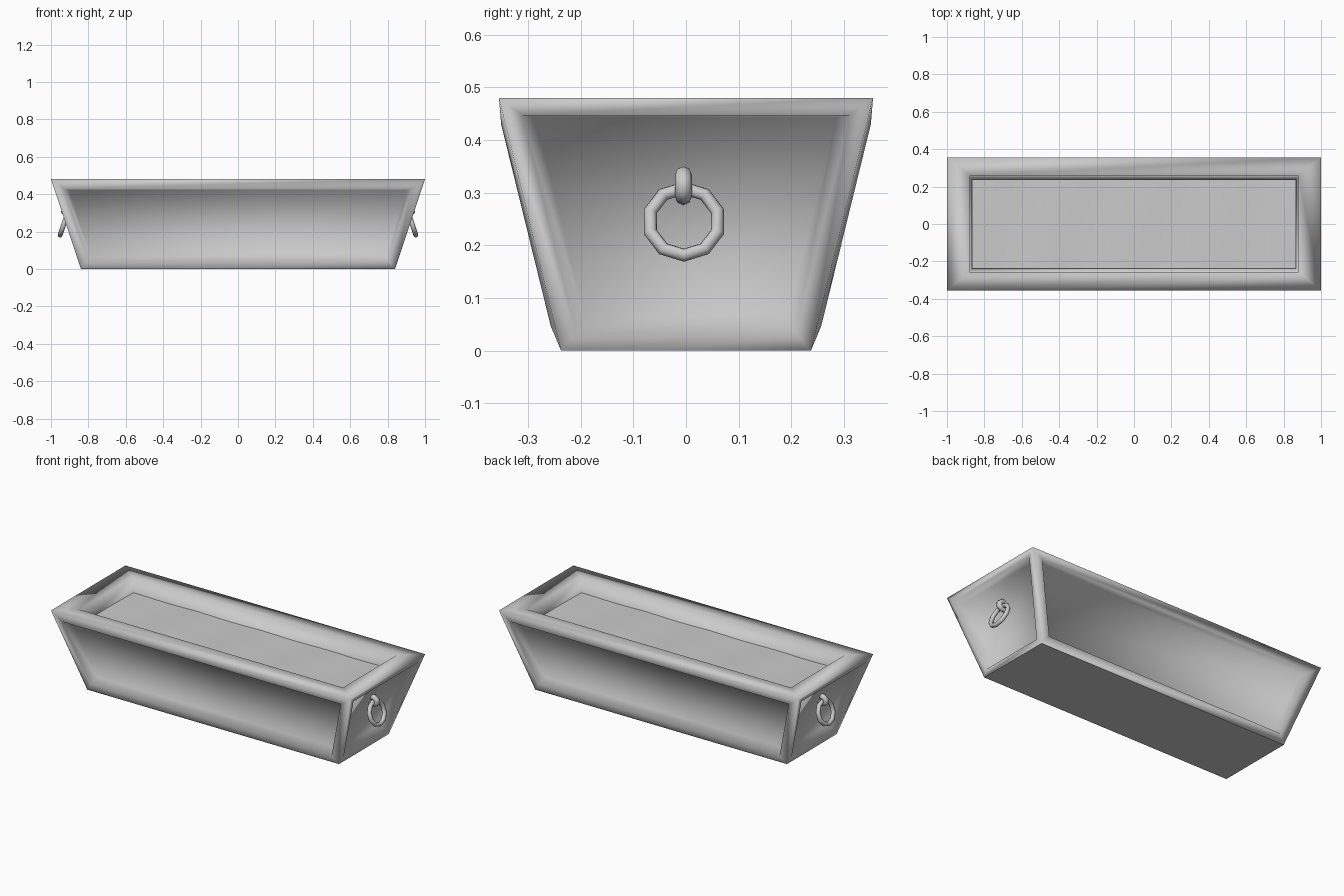
import bpy, bmesh, math

if "Cube" in bpy.data.objects:
    bpy.data.objects.remove(bpy.data.objects["Cube"])

def new_object(name, bm):
    mesh = bpy.data.meshes.new(name)
    bm.to_mesh(mesh)
    bm.free()
    obj = bpy.data.objects.new(name, mesh)
    bpy.context.collection.objects.link(obj)
    return obj

def rect_loop(bm, x, y, z):
    return [bm.verts.new((sx * x, sy * y, z)) for sx, sy in ((-1, -1), (1, -1), (1, 1), (-1, 1))]

def bridge(bm, a, b):
    return [bm.faces.new((a[i], a[(i + 1) % 4], b[(i + 1) % 4], b[i])) for i in range(4)]

# Tapered trough: outer walls, flat rim, inner walls and floor
bm = bmesh.new()
base = rect_loop(bm, 0.84, 0.237, 0)
top = rect_loop(bm, 1.0, 0.355, 0.48)
inner = rect_loop(bm, 0.88, 0.257, 0.48)
floor = rect_loop(bm, 0.866, 0.238, 0.37)
walls = bridge(bm, base, top)
bridge(bm, top, inner)
bridge(bm, inner, floor)
bottom = bm.faces.new(base[::-1])
bed = bm.faces.new(floor)
bmesh.ops.recalc_face_normals(bm, faces=bm.faces)

# Framed, recessed panels on all four walls
for i, wall in enumerate(walls):
    rail, bulge = (0.05, 0.008) if i % 2 == 0 else (0.035, 0.0)
    bmesh.ops.inset_individual(bm, faces=[wall], thickness=rail, depth=bulge, use_even_offset=True)
    bmesh.ops.inset_individual(bm, faces=[wall], thickness=0.02, depth=-0.05, use_even_offset=True)
for f in bm.faces:
    f.smooth = f not in (bottom, bed)
for f in (bottom, bed):
    for e in f.edges:
        e.smooth = False
new_object("planter_trough", bm)

# Gently uneven soil
bm = bmesh.new()
bmesh.ops.create_grid(bm, x_segments=24, y_segments=8, size=1)
for v in bm.verts:
    v.co.x *= 0.865
    v.co.y *= 0.239
    v.co.z = 0.395 + 0.005 * math.cos(v.co.x * math.tau / 0.43) * math.cos(v.co.y * 5)
for f in bm.faces:
    f.smooth = True
new_object("soil", bm)

# Hanging ring and its hook on each end
def handle(side, label):
    bpy.ops.mesh.primitive_torus_add(major_segments=10, minor_segments=8,
                                     major_radius=0.067, minor_radius=0.013,
                                     location=(side * 0.93, -0.004, 0.245),
                                     rotation=(0, side * math.radians(90 - 18), 0))
    ring = bpy.context.object
    ring.name = label + "_ring_handle"
    bpy.ops.object.shade_smooth()

    curve = bpy.data.curves.new(label + "_ring_hook", 'CURVE')
    curve.dimensions = '3D'
    curve.bevel_depth = 0.016
    curve.bevel_resolution = 2
    curve.use_fill_caps = True
    path = [(0.87, 0.334), (0.912, 0.334), (0.929, 0.322), (0.931, 0.306), (0.917, 0.294), (0.87, 0.292)]
    spline = curve.splines.new('POLY')
    spline.points.add(len(path) - 1)
    for p, (x, z) in zip(spline.points, path):
        p.co = (side * x, -0.005, z, 1)
    hook = bpy.data.objects.new(label + "_ring_hook", curve)
    bpy.context.collection.objects.link(hook)

handle(1, "right")
handle(-1, "left")
